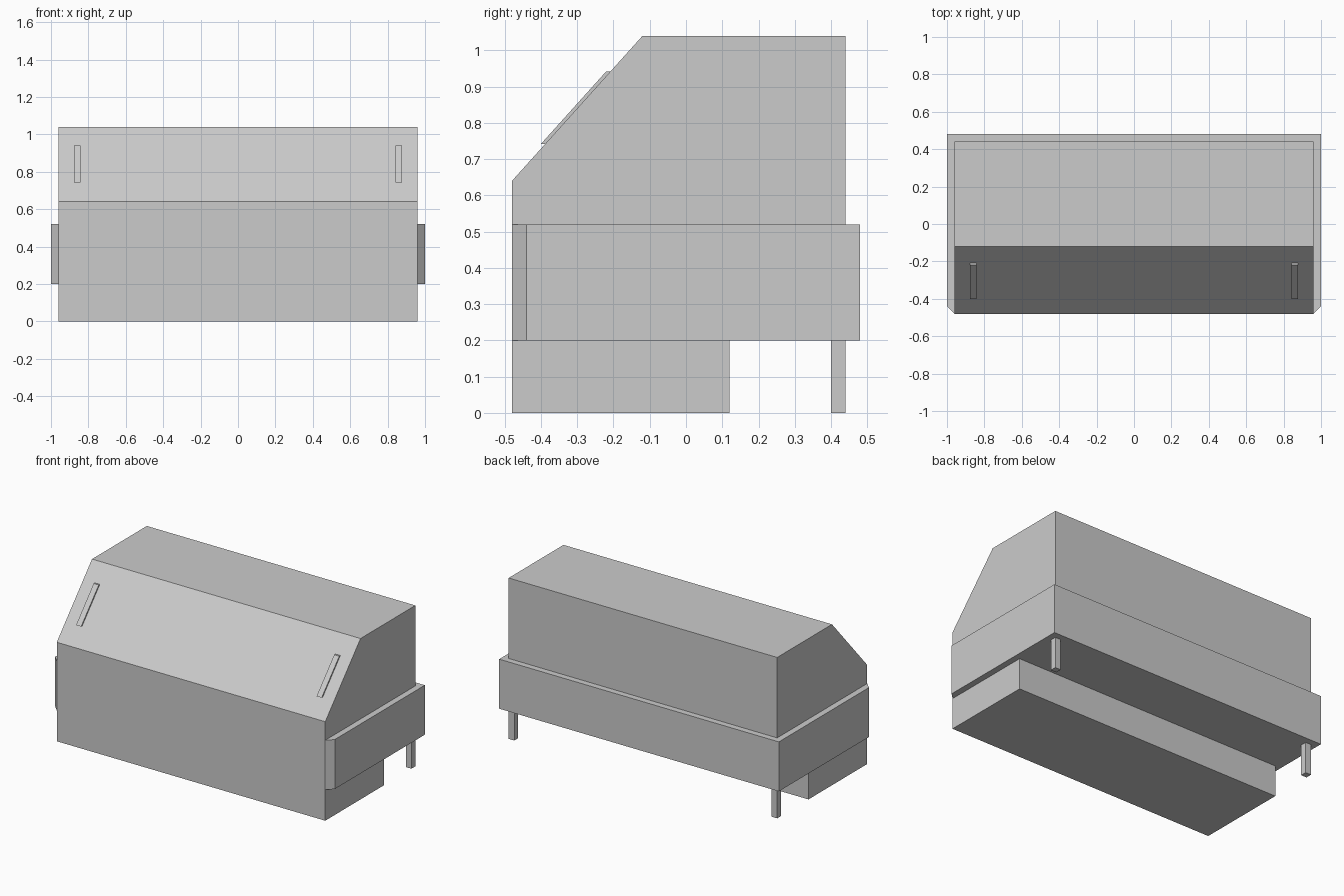
import bpy
import bmesh
from mathutils import Vector

if "Cube" in bpy.data.objects:
    bpy.data.objects.remove(bpy.data.objects["Cube"])


def prism(name, points, lo, hi, axis):
    """Extrude a YZ profile along x, or an XY plan along z."""
    place = (lambda p, t: (t, p[0], p[1])) if axis == 'X' else (lambda p, t: (p[0], p[1], t))
    bm = bmesh.new()
    face = bm.faces.new([bm.verts.new(place(p, lo)) for p in points])
    out = bmesh.ops.extrude_face_region(bm, geom=[face])
    verts = [v for v in out['geom'] if isinstance(v, bmesh.types.BMVert)]
    step = (hi - lo, 0, 0) if axis == 'X' else (0, 0, hi - lo)
    bmesh.ops.translate(bm, verts=verts, vec=Vector(step))
    bmesh.ops.recalc_face_normals(bm, faces=bm.faces)
    mesh = bpy.data.meshes.new(name)
    bm.to_mesh(mesh)
    bm.free()
    obj = bpy.data.objects.new(name, mesh)
    bpy.context.collection.objects.link(obj)
    return obj


def mirrored(obj):
    obj.modifiers.new("Mirror", 'MIRROR').use_axis[0] = True
    return obj


# Side cheeks with the sloped top front corner
cheek = [(-0.48, 0), (0.12, 0), (0.12, 0.2), (0.44, 0.2),
         (0.44, 1.04), (-0.12, 1.04), (-0.48, 0.64)]
mirrored(prism("side_cheek", cheek, 0.92, 0.96, 'X'))

# Main body between the cheeks, recessed for the lid
body = [(-0.48, 0), (0.12, 0), (0.12, 0.2), (0.44, 0.2), (0.44, 1.04),
        (0.04, 1.04), (0.04, 1.0), (-0.10, 1.0), (-0.45, 0.613), (-0.48, 0.64)]
prism("body", body, -0.92, 0.92, 'X')

# Bent lid flush with the slope and the top
lid = [(-0.48, 0.64), (-0.12, 1.04), (0.04, 1.04), (0.04, 1.0),
       (-0.10, 1.0), (-0.45, 0.613)]
prism("lid", lid, -0.92, 0.92, 'X')

# Thin handles on the slope
handle = [(-0.40, 0.742), (-0.22, 0.942), (-0.208, 0.942), (-0.388, 0.742)]
mirrored(prism("handle", handle, 0.842, 0.878, 'X'))

# Band around the sides and back, chamfered at the front
band = [(0.96, -0.48), (1, -0.44), (1, 0.48), (-1, 0.48), (-1, -0.44),
        (-0.96, -0.48), (-0.96, 0.44), (0.96, 0.44)]
prism("surround_band", band, 0.2, 0.52, 'Z')

# Rear legs
leg = [(0.92, 0.40), (0.96, 0.40), (0.96, 0.44), (0.92, 0.44)]
mirrored(prism("rear_leg", leg, 0, 0.2, 'Z'))
